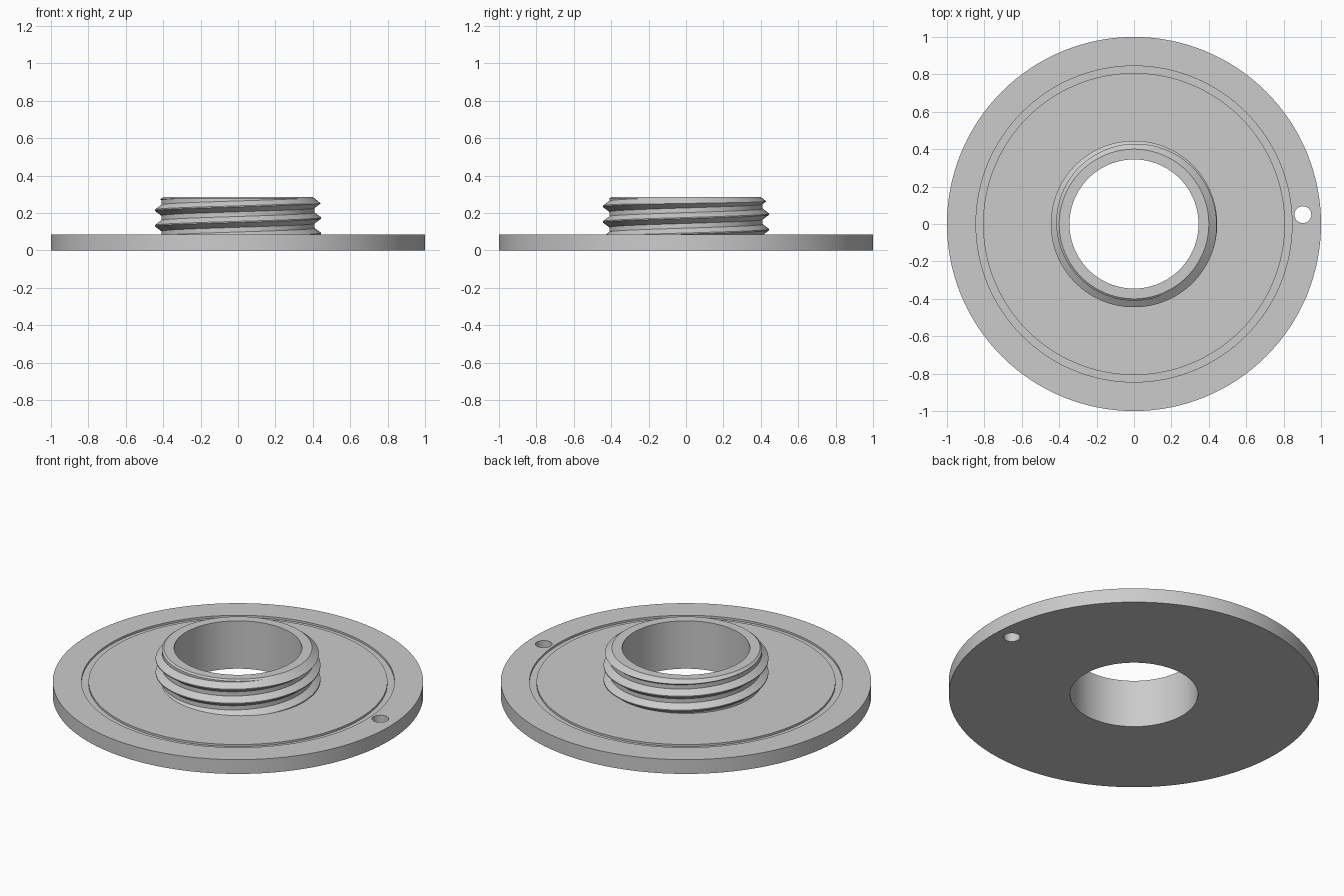
import bpy, bmesh, math

SEG = 128
BORE, PLATE_TOP, TOP = 0.345, 0.085, 0.285
CORE, CREST, PITCH, PHASE = 0.41, 0.445, 0.083, 0.173

cube = bpy.data.objects.get("Cube")
if cube:
    bpy.data.objects.remove(cube, do_unlink=True)

grey = bpy.data.materials.new("plain grey")
grey.use_nodes = True
colour = (0.6, 0.6, 0.6, 1)
grey.diffuse_color = colour
grey.node_tree.nodes["Principled BSDF"].inputs["Base Color"].default_value = colour


def finish(name, bm):
    bmesh.ops.remove_doubles(bm, verts=bm.verts, dist=0.00005)
    bmesh.ops.dissolve_degenerate(bm, edges=bm.edges, dist=0.00005)
    bmesh.ops.recalc_face_normals(bm, faces=bm.faces)
    mesh = bpy.data.meshes.new(name)
    bm.to_mesh(mesh)
    bm.free()
    obj = bpy.data.objects.new(name, mesh)
    bpy.context.collection.objects.link(obj)
    mesh.materials.append(grey)
    return obj


def lathe(name, profile):
    """Spin a closed (radius, z) profile into a ring."""
    bm = bmesh.new()
    verts = [bm.verts.new((r, 0, z)) for r, z in profile]
    edges = [bm.edges.new((verts[i - 1], verts[i])) for i in range(len(verts))]
    bmesh.ops.spin(bm, geom=verts + edges, axis=(0, 0, 1), cent=(0, 0, 0),
                   angle=math.tau, steps=SEG, use_duplicate=False)
    return finish(name, bm)


def boolean(obj, tool, operation):
    mod = obj.modifiers.new(operation, "BOOLEAN")
    mod.operation, mod.solver, mod.object = operation, "EXACT", tool
    bpy.context.view_layer.objects.active = obj
    bpy.ops.object.modifier_apply(modifier=mod.name)
    bpy.data.objects.remove(tool, do_unlink=True)


def smooth(obj):
    bpy.ops.object.select_all(action="DESELECT")
    obj.select_set(True)
    bpy.context.view_layer.objects.active = obj
    bpy.ops.object.shade_smooth_by_angle(angle=math.radians(25))


def thread_radius(z, crest_z):
    """Ridge height at z, measured from the nearest crest."""
    d = abs((z - crest_z + PITCH / 2) % PITCH - PITCH / 2)
    t = min(max((0.029 - d) / 0.026, 0), 1)
    return CORE + (CREST - CORE) * t


def threaded_rod(low, high):
    bm = bmesh.new()
    columns = []
    for i in range(SEG + 1):
        a = math.tau * i / SEG
        crest = PHASE + PITCH * i / SEG
        column = []
        for turn in range(-5, 6):
            for offset in (-0.029, -0.003, 0.003, 0.029):
                z = min(max(crest + turn * PITCH + offset, low), high)
                r = thread_radius(z, crest)
                column.append(bm.verts.new((r * math.cos(a), r * math.sin(a), z)))
        columns.append(column)
    for left, right in zip(columns, columns[1:]):
        for j in range(len(left) - 1):
            bm.faces.new((left[j], right[j], right[j + 1], left[j + 1]))
    # Flat end caps
    for end in (0, -1):
        bm.faces.new([c[end] for c in columns[:-1]] + [columns[-1][end]])
    return finish("threaded_collar", bm)


# Flange plate with a shallow ring groove and a small pin hole
plate = lathe("flange_plate", [
    (BORE, 0), (1, 0), (1, PLATE_TOP), (0.845, PLATE_TOP), (0.845, 0.073),
    (0.807, 0.073), (0.807, PLATE_TOP), (BORE, PLATE_TOP)])
bpy.ops.mesh.primitive_cylinder_add(vertices=32, radius=0.045, depth=0.4,
                                    location=(0.903, 0.05, 0.05))
boolean(plate, bpy.context.object, "DIFFERENCE")
smooth(plate)

# Hollow collar: a threaded rod trimmed by a chamfered tube
collar = threaded_rod(0.05, 0.32)
tube = lathe("collar_trim", [
    (BORE, PLATE_TOP), (0.5, PLATE_TOP), (0.5, TOP - 0.08), (0.40, TOP), (BORE, TOP)])
boolean(collar, tube, "INTERSECT")
smooth(collar)
